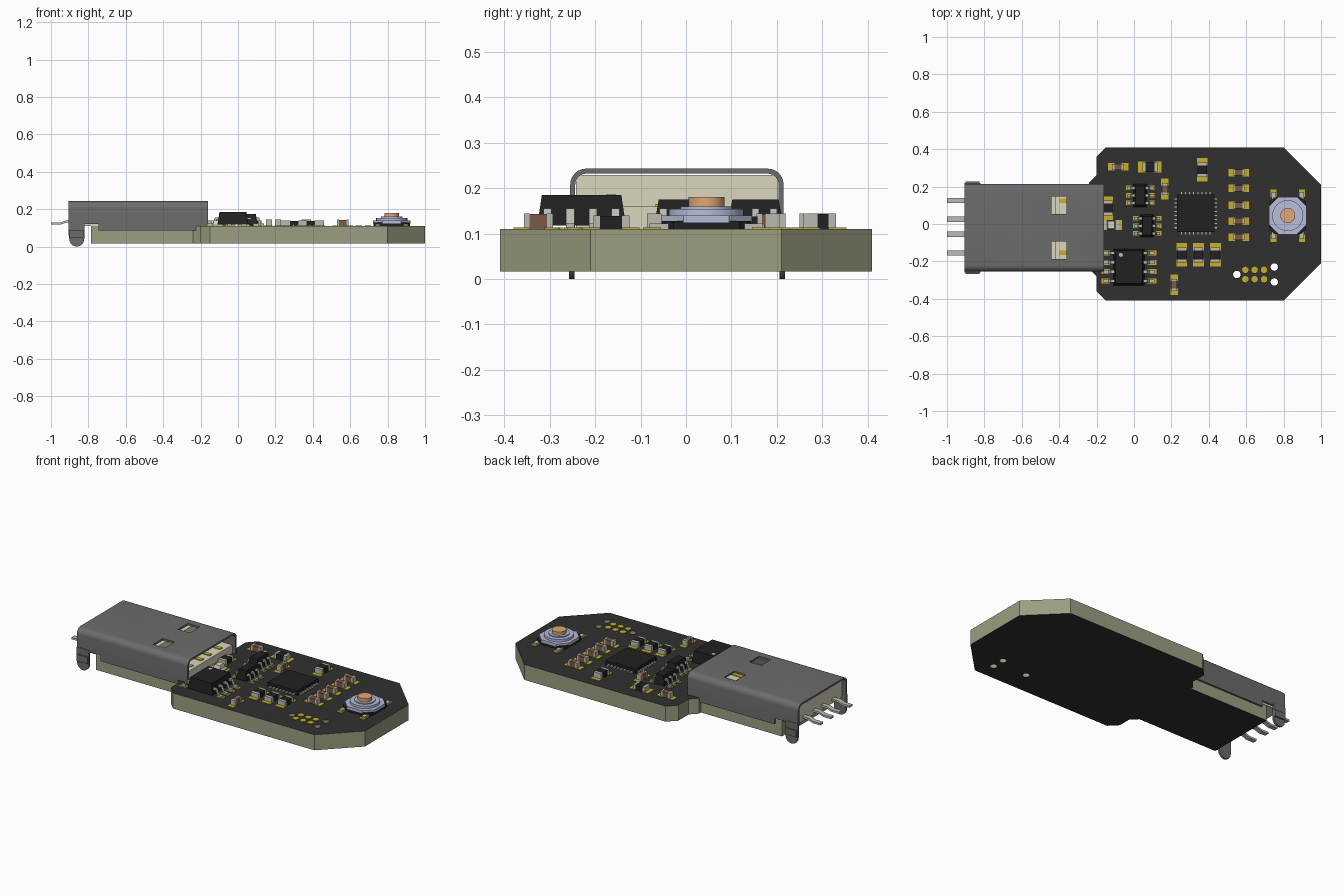
import bpy, bmesh, math
from mathutils import Vector, Matrix

if "Cube" in bpy.data.objects:
    bpy.data.objects.remove(bpy.data.objects["Cube"])

def mat(name, r, g, b):
    m = bpy.data.materials.new(name)
    m.diffuse_color = (r, g, b, 1)
    m.use_nodes = True
    m.node_tree.nodes["Principled BSDF"].inputs["Base Color"].default_value = m.diffuse_color
    return m

BLACK = mat("solder_mask", .03, .03, .03)
OLIVE = mat("board_edge", .33, .34, .22)
GOLD = mat("pad_gold", .57, .45, .02)
STEEL = mat("shell_steel", .15, .15, .15)
CREAM = mat("insulator_plastic", .7, .67, .52)
CHIP = mat("chip_black", .015, .015, .015)
TIN = mat("tin", .5, .5, .46)
BROWN = mat("ceramic_brown", .2, .1, .06)
BLUE = mat("switch_metal", .46, .51, .7)
ORANGE = mat("plunger_orange", .75, .38, .18)
TOP = .11   # board upper surface

def finish(name, bm, m):
    bmesh.ops.recalc_face_normals(bm, faces=bm.faces[:])
    me = bpy.data.meshes.new(name)
    bm.to_mesh(me)
    bm.free()
    ob = bpy.data.objects.new(name, me)
    bpy.context.collection.objects.link(ob)
    if m:
        me.materials.append(m)
    return ob

def prism(name, pts, lo, hi, axis, m):
    """Extrude a 2D outline along axis: z takes (x,y), y takes (x,z), x takes (y,z)."""
    put = {'z': lambda a, b, c: (a, b, c), 'y': lambda a, b, c: (a, c, b),
           'x': lambda a, b, c: (c, a, b)}[axis]
    bm = bmesh.new()
    f = bm.faces.new([bm.verts.new(put(a, b, lo)) for a, b in pts])
    r = bmesh.ops.extrude_face_region(bm, geom=[f])
    vs = [g for g in r['geom'] if isinstance(g, bmesh.types.BMVert)]
    bmesh.ops.translate(bm, verts=vs, vec=Vector(put(0, 0, hi - lo)))
    return finish(name, bm, m)

def box(name, x0, x1, y0, y1, z0, z1, m, taper=1):
    bm = bmesh.new()
    bmesh.ops.create_cube(bm, size=1)
    c = Vector(((x0 + x1) / 2, (y0 + y1) / 2, (z0 + z1) / 2))
    for v in bm.verts:
        k = taper if v.co.z > 0 else 1
        v.co = c + Vector((v.co.x * (x1 - x0) * k if taper == 1 else v.co.x * (x1 - x0 - (1 - k) * .2),
                           v.co.y * (y1 - y0 - (1 - k) * .2), v.co.z * (z1 - z0)))
    return finish(name, bm, m)

def cyl(name, x, y, r, z0, z1, m, n=24):
    pts = [(x + r * math.cos(2 * math.pi * i / n), y + r * math.sin(2 * math.pi * i / n)) for i in range(n)]
    return prism(name, pts, z0, z1, 'z', m)

def ribbon(name, path, t, lo, hi, axis, m):
    return prism(name, path + [(a, b + t) for a, b in reversed(path)], lo, hi, axis, m)

def smooth(ob):
    bpy.ops.object.select_all(action='DESELECT')
    ob.select_set(True)
    bpy.context.view_layer.objects.active = ob
    bpy.ops.object.shade_smooth_by_angle(angle=math.radians(35))

def cut(ob, cutters):
    bpy.context.view_layer.objects.active = ob
    for c in cutters:
        c.hide_render = True
        md = ob.modifiers.new("cut", 'BOOLEAN')
        md.operation, md.solver, md.object = 'DIFFERENCE', 'EXACT', c
        bpy.ops.object.modifier_apply(modifier=md.name)
        bpy.data.objects.remove(c)

# circuit board: wide body with chamfered corners and a narrow plug tongue
board = prism("circuit_board", [
    (-.785, -.24), (-.24, -.24), (-.2, -.28), (-.2, -.36), (-.15, -.41), (.8, -.41), (1, -.21),
    (1, .21), (.8, .41), (-.15, .41), (-.2, .36), (-.2, .26), (-.24, .22), (-.24, .2), (-.785, .2)],
    .016, TOP, 'z', OLIVE)
cut(board, [cyl("hole_cutter", x, y, .02, 0, .2, OLIVE)
            for x, y in ((.55, -.27), (.75, -.23), (.75, -.31))])
board.data.materials.clear()
for m in (OLIVE, BLACK):
    board.data.materials.append(m)
for p in board.data.polygons:
    p.material_index = int(abs(p.normal.z) > .9)

# plug shell: inverted U with rounded top edges, two windows and a rear notch
YC = -.02
def arch(hw, top, r):
    right = [(hw - r + r * math.cos(a), top - r + r * math.sin(a))
             for a in [math.pi / 2 * i / 6 for i in range(7)]]
    pts = [(hw, .085)] + right
    return [(YC + y, z) for y, z in pts] + [(YC - y, z) for y, z in reversed(pts)]
shell = prism("plug_shell", arch(.235, .243, .035) + arch(.224, .232, .024)[::-1],
              -.905, -.16, 'x', STEEL)
cut(shell, [box("notch_cutter", -1, -.745, -.5, .5, 0, .12, STEEL)] +
    [box("window_cutter", -.44, -.36, YC + s * .12 - .047, YC + s * .12 + .047, .2, .3, STEEL)
     for s in (1, -1)])
smooth(shell)

# shell mounting legs, rounded at the foot and slightly flared
for s in (1, -1):
    foot = [(-.862 + .04 * math.cos(a), .04 + .04 * math.sin(a))
            for a in [math.pi + math.pi * i / 8 for i in range(9)]]
    y = YC + s * .232
    smooth(prism("shell_leg", [(-.905, .13), (-.905, .06)] + foot + [(-.822, .13)],
                 y - .006, y + .006, 'y', STEEL))
    y = YC + s * .24
    box("leg_flare", -.9, -.825, y - .007, y + .007, .05, .09, STEEL)

# plug insulator: rear block and contact tongue
box("plug_insulator_block", -.88, -.42, YC - .222, YC + .222, TOP, .229, CREAM)
box("plug_insulator_tongue", -.42, -.18, YC - .222, YC + .222, TOP, .16, CREAM)
for y in (.125, .025, -.055, -.155):
    ribbon("plug_pin", [(-1, .117), (-.95, .117), (-.92, .128), (-.86, .128)], .012,
           y - .014, y + .014, 'y', TIN)
    box("plug_contact", -.4, -.2, y - .012, y + .012, .16, .165, GOLD)

def pad(x, y, w, h):
    box("solder_pad", x - w / 2, x + w / 2, y - h / 2, y + h / 2, TOP - .005, TOP + .003, GOLD)

def chip(name, x, y, w, h, top, rows, pitch, reach, lead_w):
    """Leaded package: tapered body with gull-wing leads on both sides."""
    box(name + "_body", x - w / 2, x + w / 2, y - h / 2, y + h / 2, .118, top, CHIP, .9)
    for s in (1, -1):
        for i in range(rows):
            ly = y + (i - (rows - 1) / 2) * pitch
            e = w / 2
            path = [(x + s * (e - .01), .145), (x + s * (e + reach * .25), .145),
                    (x + s * (e + reach * .5), TOP + .003), (x + s * (e + reach), TOP + .003)]
            ribbon(name + "_lead", path, .01, ly - lead_w / 2, ly + lead_w / 2, 'y', TIN)
            pad(x + s * (e + reach * .75), ly, reach * .85, lead_w * 1.5)

chip("large_chip", -.027, -.23, .165, .195, .185, 4, .05, .055, .018)
chip("small_chip_lower", .07, -.01, .07, .12, .175, 3, .04, .035, .016)
chip("small_chip_upper", .033, .153, .07, .122, .175, 3, .04, .035, .016)
cyl("large_chip_dot", -.07, -.165, .011, .18, .186, TIN, 12)

# flat square processor with pads along all four edges
QX, QY = .33, .057
box("processor_body", QX - .1, QX + .1, QY - .1, QY + .1, TOP, .137, CHIP)
for i in range(8):
    o = (i - 3.5) * .022
    for s in (1, -1):
        for dx, dy, w, h in ((o, s * .105, .011, .022), (s * .105, o, .022, .011)):
            pad(QX + dx, QY + dy, w, h)
            box("processor_contact", QX + dx - w / 2, QX + dx + w / 2,
                QY + dy - h / 2, QY + dy + h / 2, TOP, .119, TIN)

def passive(name, x, y, length, width, height, m, vertical=False):
    """Two-terminal part: coloured middle, tin end caps and gold pads."""
    def part(n, a0, a1, hw, z0, z1, mm):
        if vertical:
            box(n, x - hw, x + hw, y + a0, y + a1, z0, z1, mm)
        else:
            box(n, x + a0, x + a1, y - hw, y + hw, z0, z1, mm)
    e, hw = length / 2, width / 2
    part(name + "_body", -e * .6, e * .6, hw, TOP, TOP + height - .001, m)
    for s in (1, -1):
        a, b = sorted((s * e, s * e * .6))
        part(name + "_terminal", a, b, hw, TOP, TOP + height, TIN)
        a, b = sorted((s * e * .6, s * (e + .023)))
        part("solder_pad", a, b, hw + .004, TOP - .005, TOP + .003, GOLD)

for y in (.275, .19, .1, .015, -.07):
    passive("capacitor", .56, y, .064, .032, .034, BROWN)
passive("capacitor", -.085, .305, .064, .032, .034, BROWN)
passive("capacitor", .165, .187, .064, .032, .034, BROWN, True)
passive("capacitor", .215, -.325, .064, .032, .034, BROWN, True)
passive("resistor", .085, .305, .08, .05, .03, CHIP)
for x in (.255, .345, .435):
    passive("resistor", x, -.165, .08, .05, .03, CHIP, True)
passive("ferrite_bead", .365, .29, .08, .05, .034, CHIP, True)
passive("fuse", -.14, .085, .08, .05, .03, CHIP, True)

# indicator light
for x in (-.165, -.085):
    pad(x, -.005, .04, .055)
box("indicator_base", -.165, -.08, -.03, .02, TOP, .12, TIN)
box("indicator_lens", -.145, -.1, -.03, .02, .12, .14, CREAM, .95)

# programming header pads
for x in (.595, .645, .695):
    for y in (-.245, -.295):
        cyl("header_pad", x, y, .017, TOP - .005, TOP + .003, GOLD, 16)

# push button: dark base, corner feet, metal cover, collar, plunger
BX, BY = .822, .045
def octagon(h, c):
    return [(BX + x, BY + y) for x, y in ((h, h - c), (h - c, h), (c - h, h), (-h, h - c),
                                          (-h, c - h), (c - h, -h), (h - c, -h), (h, c - h))]
prism("button_base", octagon(.098, .025), TOP, .128, 'z', CHIP)
prism("button_cover", octagon(.1, .05), .124, .14, 'z', BLUE)
smooth(cyl("button_collar", BX, BY, .083, .14, .154, BLUE, 32))
smooth(cyl("button_ring", BX, BY, .058, .154, .16, BLUE, 32))
smooth(cyl("button_plunger", BX, BY, .04, .15, .18, ORANGE, 32))
for sx in (1, -1):
    for sy in (1, -1):
        x, y = BX + sx * .075, BY + sy * .12
        pad(x, y, .032, .04)
        box("button_foot", x - .012, x + .012, *sorted((y + sy * .005, BY + sy * .08)), TOP, .122, TIN)
